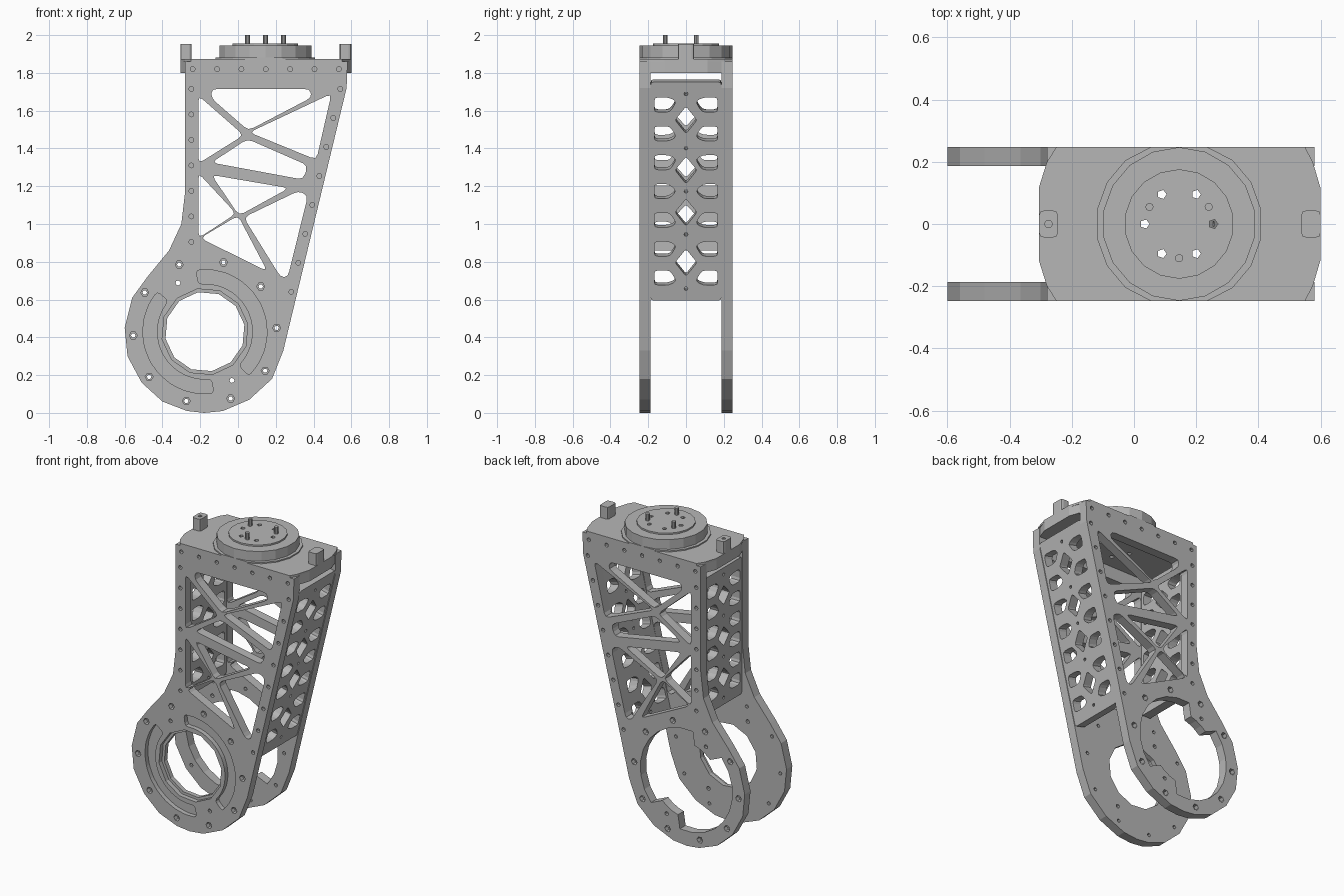
import bpy, bmesh
from math import cos, sin, radians
from mathutils import Matrix, Vector

if "Cube" in bpy.data.objects:
    bpy.data.objects.remove(bpy.data.objects["Cube"])

grey = bpy.data.materials.new("machined_grey")
grey.use_nodes = True
colour = (0.47, 0.47, 0.47, 1)
grey.diffuse_color = colour
grey.node_tree.nodes["Principled BSDF"].inputs["Base Color"].default_value = colour


def polar(c, r, deg):
    return (c[0] + r * cos(radians(deg)), c[1] + r * sin(radians(deg)))


def ring(c, r, n, start=0):
    return [polar(c, r, start + 360 * i / n) for i in range(n)]


def arc(c, r, a, b, n):
    return [polar(c, r, a + (b - a) * i / n) for i in range(n + 1)]


def soften(pts, r):
    """Round every corner of a polygon."""
    out, n = [], len(pts)
    for i, p in enumerate(pts):
        p = Vector(p)
        ends = []
        for q in (pts[i - 1], pts[(i + 1) % n]):
            d = Vector(q) - p
            ends.append(p + d.normalized() * min(r, 0.4 * d.length))
        out += [ends[0], (ends[0] + ends[1]) / 4 + p / 2, ends[1]]
    return out


def plate(name, outline, holes, thickness, frame):
    """Flat plate with cutouts, centred on the XY plane of its frame."""
    curve = bpy.data.curves.new(name, 'CURVE')
    curve.dimensions = '2D'
    curve.fill_mode = 'BOTH'
    curve.extrude = thickness / 2
    for loop in [outline] + holes:
        s = curve.splines.new('POLY')
        s.points.add(len(loop) - 1)
        for pt, co in zip(s.points, loop):
            pt.co = (co[0], co[1], 0, 1)
        s.use_cyclic_u = True
        s.use_smooth = False
    temp = bpy.data.objects.new(name + "_profile", curve)
    bpy.context.collection.objects.link(temp)
    bpy.context.view_layer.update()
    dg = bpy.context.evaluated_depsgraph_get()
    mesh = bpy.data.meshes.new_from_object(temp.evaluated_get(dg))
    bpy.data.objects.remove(temp)
    bm = bmesh.new()
    bm.from_mesh(mesh)
    bmesh.ops.remove_doubles(bm, verts=bm.verts, dist=0.0002)
    bmesh.ops.recalc_face_normals(bm, faces=bm.faces)
    for f in bm.faces:
        f.smooth = False
    bm.to_mesh(mesh)
    bm.free()
    mesh.materials.clear()
    mesh.materials.append(grey)
    mesh.name = name
    obj = bpy.data.objects.new(name, mesh)
    obj.matrix_world = frame
    bpy.context.collection.objects.link(obj)
    return obj


def frame(x, y, origin):
    x, y = Vector(x), Vector(y).normalized()
    m = Matrix((x, y, x.cross(y))).transposed().to_4x4()
    m.translation = origin
    return m


def upright(y):
    return frame((1, 0, 0), (0, 0, 1), (0, y, 0))


def slab(name, outline, holes, z0, z1):
    return plate(name, outline, holes, z1 - z0, Matrix.Translation((0, 0, (z0 + z1) / 2)))


# Side plate outline, truss windows and bolt positions (x, z)
hub = (-0.175, 0.43)
side_outline = [(-0.28, 1.86), (-0.28, 1.17), (-0.3, 1.0), (-0.365, 0.86), (-0.48, 0.72),
                (-0.56, 0.61), (-0.6, 0.45), (-0.585, 0.3), (-0.51, 0.16), (-0.4, 0.06),
                (-0.27, 0.01), (-0.18, 0), (-0.08, 0.01), (0.06, 0.07), (0.18, 0.18),
                (0.24, 0.33), (0.575, 1.72), (0.58, 1.86)]
windows = [
    [(-0.14, 1.715), (0.38, 1.715), (0.39, 1.67), (0.055, 1.495), (-0.14, 1.665)],
    [(-0.21, 1.68), (0.03, 1.47), (-0.21, 1.32)],
    [(0.495, 1.69), (0.415, 1.34), (0.06, 1.485)],
    [(-0.14, 1.325), (0.05, 1.45), (0.37, 1.31), (0.345, 1.235)],
    [(-0.14, 1.26), (0.27, 1.19), (0.005, 1.045)],
    [(-0.21, 1.27), (-0.01, 1.055), (-0.21, 0.925)],
    [(0.32, 1.175), (0.37, 1.15), (0.264, 0.72), (0.225, 0.72), (0.03, 1.035)],
    [(-0.2, 0.925), (0, 1.045), (0.155, 0.75)],
]
truss = [soften(w, 0.03) for w in windows]
edge_bolts = [(-0.24 + 0.129 * i, 1.82) for i in range(7)]
edge_bolts += [(-0.247, 1.715 - 0.135 * i) for i in range(7)]
edge_bolts += [(0.541 - 0.037 * i, 1.715 - 0.1535 * i) for i in range(8)]
small_holes = [ring(p, 0.013, 8) for p in edge_bolts]
small_holes += [ring(polar(hub, 0.295, a), 0.013, 8) for a in (119, 299)]


def hub_bolts(r):
    return [ring(polar(hub, 0.38, 3 + 36 * i), r, 6) for i in range(10)]


# Front side plate: pocketed outer layer over a plain inner layer
slots = [soften(arc(hub, 0.33, a, b, 10) + arc(hub, 0.255, b, a, 10), 0.02)
         for a, b in ((-45, 98), (140, 278))]
common = truss + small_holes
plate("front_side_plate_outer", side_outline,
      common + hub_bolts(0.021) + slots + [ring(hub, 0.23, 12, 10)], 0.03, upright(-0.232))
plate("front_side_plate_inner", side_outline,
      common + hub_bolts(0.012) + [ring(hub, 0.212, 12, 10)], 0.03, upright(-0.202))

# Back side plate: wide opening with two tabs
opening = []
for a in (140, 320):
    opening += arc(hub, 0.335, a, a + 138, 9) + arc(hub, 0.25, a + 144, a + 174, 3)
plate("back_side_plate_outer", side_outline,
      common + hub_bolts(0.021) + [opening], 0.03, upright(0.232))
plate("back_side_plate_inner", side_outline,
      common + hub_bolts(0.012) + [opening], 0.03, upright(0.202))


# Perforated end panels between the side plates
def end_panel(name, length, pitch, tips, diamonds, dots, place):
    holes, half = [], 0.04
    top = (len(tips) - 1) / 2 * pitch
    for i, tip in enumerate(tips):
        v = top - i * pitch
        pocket = [(0.168, half), (0.09 if tip >= 0 else 0.085, half), (0.05, 0.018 * tip),
                  (0.09 if tip <= 0 else 0.085, -half), (0.168, -half)]
        for side in (1, -1):
            holes.append(soften([(side * x, v + y) for x, y in pocket], 0.02))
    for v in diamonds:
        h = pitch * 0.47
        holes.append(soften([(0.058, v), (0, v + h), (-0.058, v), (0, v - h)], 0.012))
    holes += [ring((0, v), 0.01, 8) for v in dots]
    w, l = 0.187, length / 2
    outline = soften([(-w, -l), (w, -l), (w, l), (-w, l)], 0.015)
    plate(name, outline, holes, 0.06, place)


slope = Vector((0.241, 0, 1))
end_panel("sloped_end_panel", 1.19, 0.157, (1, -1, 1, 0, -1, 1, -1),
          (0.388, 0.115, -0.115, -0.388), (0.53, 0.235, 0, -0.235, -0.53),
          frame((0, 1, 0), slope, (0.409, 0, 1.18)))
end_panel("straight_end_panel", 0.9, 0.135, (1, -1, 1, -1, 1, -1),
          (0.27, 0, -0.27), (0.405, 0.135, -0.135, -0.405),
          frame((0, 1, 0), (0, 0, 1), (-0.245, 0, 1.31)))

# Top deck with rounded ends
axis = (0.145, 0)
screws = [ring(polar(axis, 0.11, 60 * i), 0.015, 5) for i in range(6)]
clip_hole = ring((-0.275, 0), 0.013, 6)
end = [(0.55, 0.247), (0.575, 0.2), (0.6, 0.115)]
left = [(-0.305, 0.12), (-0.28, 0.2), (-0.25, 0.247)]
quarter = left + end
deck = quarter + [(x, -y) for x, y in reversed(quarter)]
core = [(x, max(-0.187, min(0.187, y))) for x, y in deck if abs(y) < 0.24]
slab("deck_core", core, screws, 1.80, 1.86)
slab("deck_cover", deck, screws + [clip_hole], 1.86, 1.874)

# Round output flange
flange = [(x, max(-0.247, min(0.247, y))) for x, y in ring(axis, 0.268, 18, 10)]
slab("flange_foot", flange, screws, 1.874, 1.882)
slab("flange_disc", ring(axis, 0.247, 18, 10), screws, 1.882, 1.945)
slab("flange_cap", ring(axis, 0.176, 18, 10), screws, 1.945, 1.955)
for i in range(3):
    slab("locating_pin_%d" % (i + 1), ring(polar(axis, 0.11, 30 + 120 * i), 0.013, 10),
         [], 1.94, 2.0)


# Stop blocks at both ends of the deck
def block(x0, x1):
    return soften([(x0, -0.043), (x1, -0.043), (x1, 0.043), (x0, 0.043)], 0.015)


slab("right_stop_block", block(-0.305, -0.245), [clip_hole], 1.874, 1.952)
slab("left_stop_block", block(0.538, 0.6), [], 1.874, 1.952)
